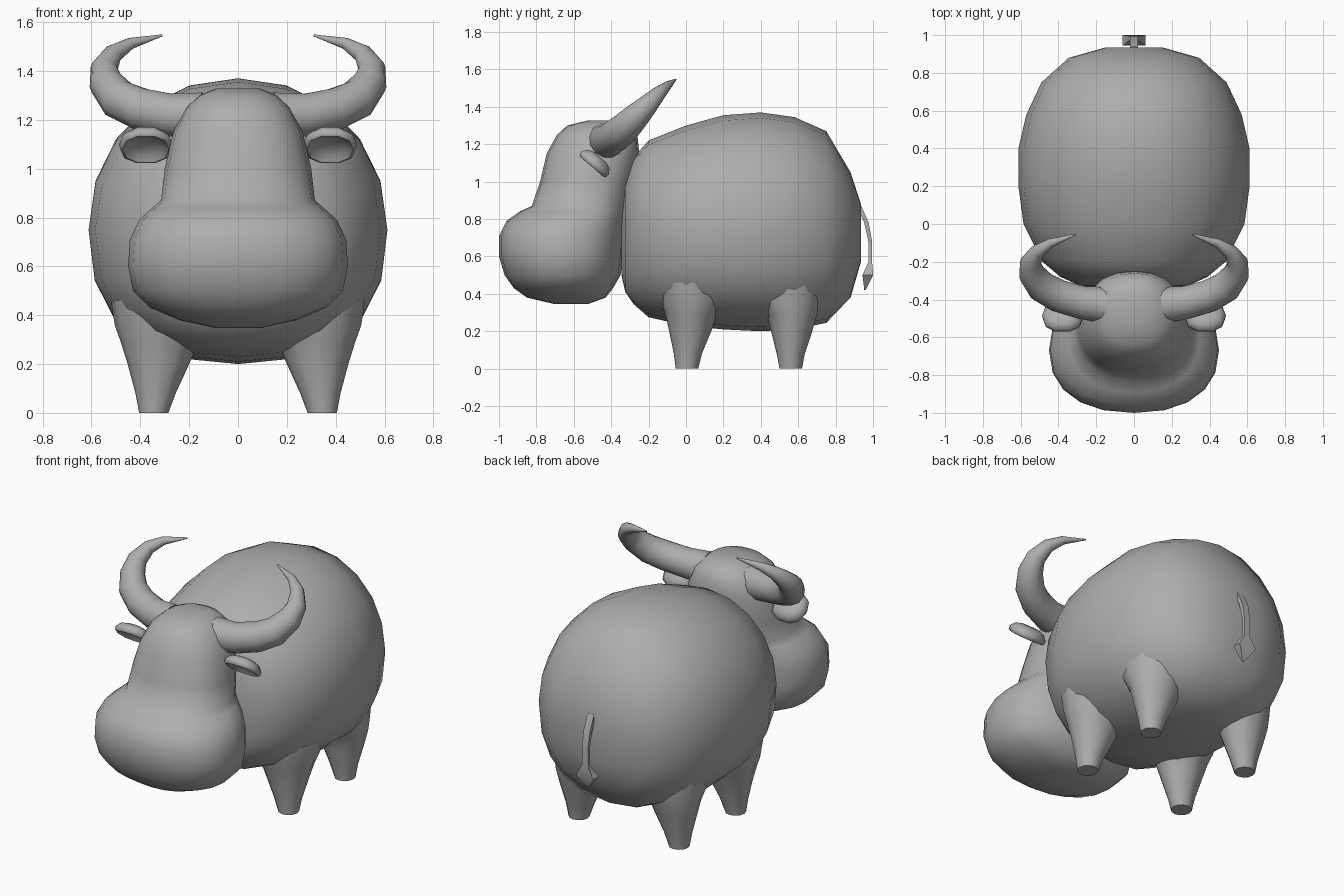
import bpy, bmesh, math
from mathutils import Vector

if "Cube" in bpy.data.objects:
    bpy.data.objects.remove(bpy.data.objects["Cube"])

grey = bpy.data.materials.new("warm_grey")
grey.diffuse_color = (0.42, 0.42, 0.42, 1)
grey.use_nodes = True
grey.node_tree.nodes["Principled BSDF"].inputs["Base Color"].default_value = grey.diffuse_color


def loft(name, rings, angle=60):
    """Skin a list of equal-length rings and close both ends with a fan."""
    bm = bmesh.new()
    loops = [[bm.verts.new(p) for p in ring] for ring in rings]
    n = len(loops[0])
    for a, b in zip(loops, loops[1:]):
        for i in range(n):
            j = (i + 1) % n
            bm.faces.new((a[i], a[j], b[j], b[i]))
    for loop in (loops[0], loops[-1]):
        mid = bm.verts.new(sum((v.co for v in loop), Vector()) / n)
        for i in range(n):
            bm.faces.new((loop[i], loop[(i + 1) % n], mid))
    bmesh.ops.recalc_face_normals(bm, faces=bm.faces[:])
    mesh = bpy.data.meshes.new(name)
    bm.to_mesh(mesh)
    bm.free()
    mesh.materials.append(grey)
    obj = bpy.data.objects.new(name, mesh)
    bpy.context.collection.objects.link(obj)
    bpy.ops.object.select_all(action='DESELECT')
    obj.select_set(True)
    bpy.context.view_layer.objects.active = obj
    bpy.ops.object.shade_smooth_by_angle(angle=math.radians(angle))
    return obj


def oval(n, p=2.0):
    """Unit superellipse as (a, b) pairs."""
    out = []
    for i in range(n):
        c, s = math.cos(math.tau * i / n), math.sin(math.tau * i / n)
        out.append((math.copysign(abs(c) ** (2 / p), c),
                    math.copysign(abs(s) ** (2 / p), s)))
    return out


# Body: sections along y as (y, half width, bottom, top)
body = [(-.345, .16, .50, .83), (-.325, .29, .41, 1.03), (-.28, .39, .345, 1.13),
        (-.20, .485, .275, 1.22), (0, .585, .23, 1.30), (.2, .612, .21, 1.355),
        (.4, .612, .20, 1.37), (.58, .57, .21, 1.345), (.75, .49, .245, 1.27),
        (.88, .345, .38, 1.05), (.935, .15, .57, .88)]
rings = []
for y, w, lo, hi in body:
    zc = .75
    ring = []
    for (a, b), (c, d) in zip(oval(20, 2.08), oval(20, 2.4)):
        if b >= 0:
            ring.append((w * a, y, zc + b * (hi - zc)))
        else:
            ring.append((w * c, y, zc + d * (zc - lo)))
    rings.append(ring)
loft("body", rings)

# Head: muzzle and skull, sections up z as (z, half width, front y, back y)
head = [(.347, .09, -.71, -.52), (.38, .24, -.85, -.43), (.43, .36, -.92, -.39),
        (.50, .43, -.97, -.35), (.60, .45, -1, -.335), (.71, .443, -1, -.33),
        (.79, .405, -.96, -.32), (.84, .35, -.89, -.31), (.87, .315, -.825, -.30),
        (1.0, .30, -.78, -.28), (1.15, .265, -.745, -.25), (1.25, .215, -.69, -.26),
        (1.30, .16, -.635, -.30), (1.328, .09, -.52, -.36)]
loft("head", [[(w * a, (f + k) / 2 + b * (k - f) / 2, z) for a, b in oval(20, 2.3)]
              for z, w, f, k in head])

# Legs: flared sections as (z, inner x, outer x, front y, back y)
legs = {
    "front_leg": [(0, .285, .405, -.055, .065), (.08, .255, .42, -.065, .085),
                  (.2, .2, .452, -.09, .135), (.29, .16, .48, -.11, .165),
                  (.36, .11, .505, -.135, .21), (.46, .1, .52, -.15, .23)],
    "back_leg": [(0, .285, .405, .5, .62), (.08, .255, .42, .485, .635),
                 (.2, .2, .452, .455, .675), (.29, .16, .475, .43, .70),
                 (.36, .11, .49, .37, .72), (.46, .1, .5, .35, .73)]}

# Horns: centre line with radius
horn = [(.15, -.43, 1.215, .10), (.28, -.415, 1.22, .09), (.40, -.38, 1.245, .088),
        (.49, -.33, 1.285, .083), (.54, -.265, 1.35, .071), (.548, -.205, 1.41, .056),
        (.51, -.145, 1.472, .039), (.44, -.10, 1.513, .024), (.31, -.055, 1.546, .004)]

# Ears: dished discs as (offset along normal, scale)
ear = [(-.04, .45), (-.028, .8), (0, 1), (.022, .97), (.028, .86), (.008, .6), (.0, .25)]
ear_mid = Vector((.377, -.485, 1.1))
ear_long = Vector((0, .76, -.65))
ear_normal = Vector((0, -.65, -.76))

for side, s in (("left", -1), ("right", 1)):
    for name, rows in legs.items():
        loft(f"{name}_{side}",
             [[(s * ((i + o) / 2 + a * (o - i) / 2), (f + k) / 2 + b * (k - f) / 2, z)
               for a, b in oval(12)] for z, i, o, f, k in rows])

    rings = []
    for i, (x, y, z, r) in enumerate(horn):
        before, after = horn[max(i - 1, 0)], horn[min(i + 1, len(horn) - 1)]
        t = (Vector(after[:3]) - Vector(before[:3])).normalized()
        u = t.cross(Vector((0, .7, -.7))).normalized()
        v = t.cross(u)
        pts = [Vector((x, y, z)) + r * (a * u + b * v) for a, b in oval(12)]
        rings.append([(s * p.x, p.y, p.z) for p in pts])
    loft(f"horn_{side}", rings)

    rings = []
    for d, k in ear:
        pts = [ear_mid + ear_normal * d + k * (a * Vector((.11, 0, 0)) + b * .1 * ear_long)
               for a, b in oval(10, 2.3)]
        rings.append([(s * p.x, p.y, p.z) for p in pts])
    loft(f"ear_{side}", rings)

# Tail with diamond tuft: (y, z, half width, half thickness)
tail = [(.925, .87, .022, .012), (.965, .78, .022, .012), (.985, .68, .02, .01),
        (.985, .57, .02, .01), (.972, .5, .06, .028), (.957, .42, .004, .004)]
loft("tail", [[(a * w, y + b * t, z) for a, b in ((1, 1), (-1, 1), (-1, -1), (1, -1))]
              for y, z, w, t in tail], 40)
